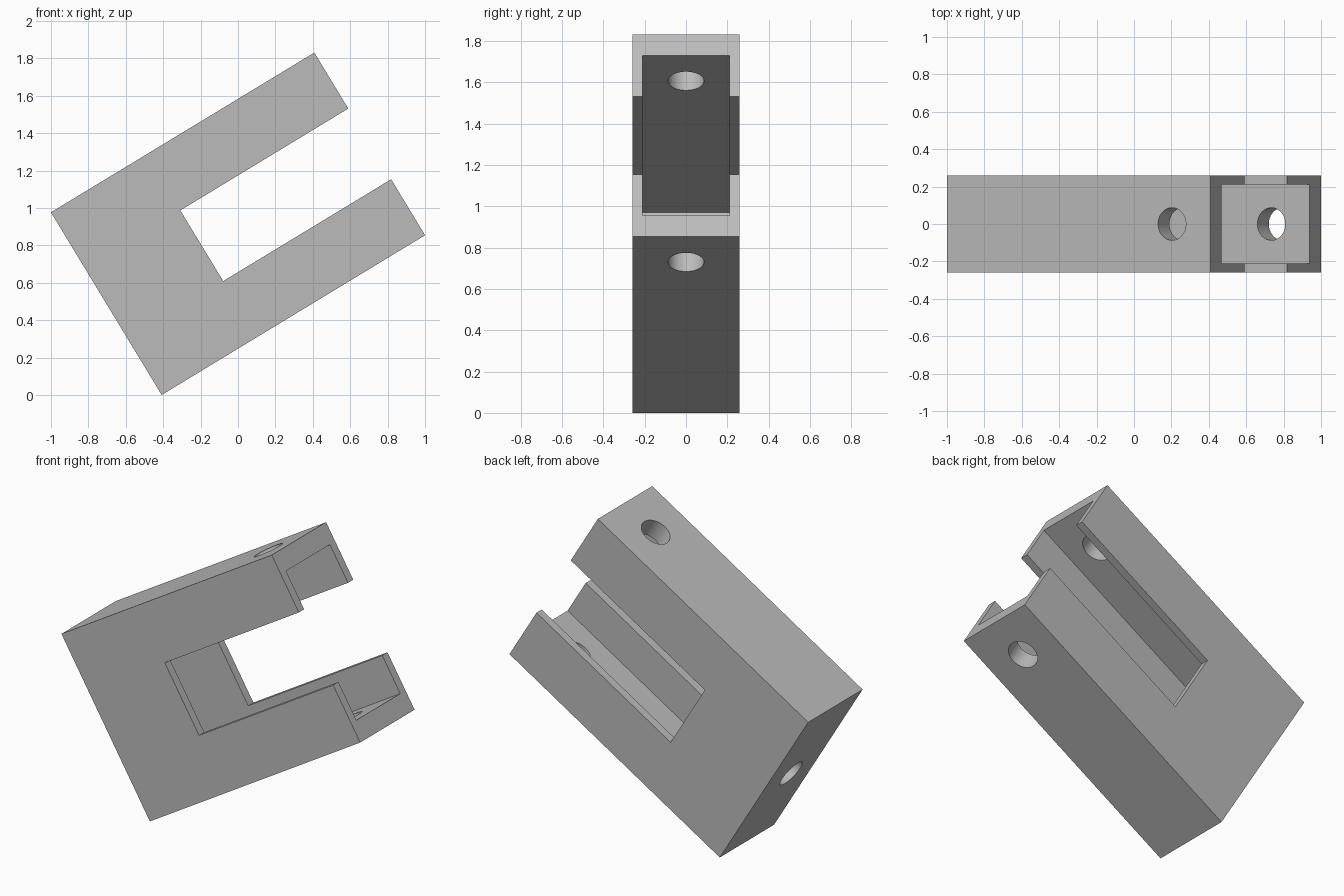
import bpy
from math import atan2, sin, cos, pi

if "Cube" in bpy.data.objects:
    bpy.data.objects.remove(bpy.data.objects["Cube"], do_unlink=True)

LENGTH, HEIGHT, DEPTH = 1.647, 1.142, 0.52   # block along its own axes
ARM, REACH = 0.35, 1.05                      # arm thickness and free length
WALL, SIDE, BACK = 0.117, 0.05, 0.18         # wall thicknesses round the pocket
HOLE_R, HOLE_U = 0.087, 1.407
TILT = atan2(0.855, 1.41)
OVER = 0.2                                   # cutter overshoot

grey = bpy.data.materials.new("plain grey")
grey.use_nodes = True
colour = (0.5, 0.5, 0.5, 1)
grey.diffuse_color = colour
grey.node_tree.nodes["Principled BSDF"].inputs["Base Color"].default_value = colour


def box(name, x0, x1, depth, z0, z1):
    bpy.ops.mesh.primitive_cube_add(size=1, location=((x0 + x1) / 2, 0, (z0 + z1) / 2))
    ob = bpy.context.object
    ob.name = name
    ob.scale = (x1 - x0, depth, z1 - z0)
    bpy.ops.object.transform_apply(location=True, rotation=True, scale=True)
    ob.data.materials.append(grey)
    return ob


def rod(name, location, length, rotation=(0, 0, 0)):
    bpy.ops.mesh.primitive_cylinder_add(vertices=48, radius=HOLE_R, depth=length,
                                        location=location, rotation=rotation)
    ob = bpy.context.object
    ob.name = name
    bpy.ops.object.transform_apply(location=True, rotation=True, scale=True)
    ob.data.materials.append(grey)
    return ob


# Solid block, built lying level
block = box("clevis_block", 0, LENGTH, DEPTH, 0, HEIGHT)

# Slot between the arms, hollow pocket inside, pin hole and rear bolt hole
cutters = [
    box("slot_cutter", LENGTH - REACH, LENGTH + OVER, DEPTH + OVER, ARM, HEIGHT - ARM),
    box("pocket_cutter", BACK, LENGTH + OVER, DEPTH - 2 * SIDE, WALL, HEIGHT - WALL),
    rod("pin_hole_cutter", (HOLE_U, 0, HEIGHT / 2), HEIGHT + OVER),
    rod("bolt_hole_cutter", (BACK / 2, 0, HEIGHT / 2), BACK + OVER, (0, pi / 2, 0)),
]
for cutter in cutters:
    cutter.hide_render = True
    mod = block.modifiers.new(cutter.name, "BOOLEAN")
    mod.operation = "DIFFERENCE"
    mod.solver = "EXACT"
    mod.object = cutter
    bpy.ops.object.select_all(action="DESELECT")
    block.select_set(True)
    bpy.context.view_layer.objects.active = block
    bpy.ops.object.modifier_apply(modifier=mod.name)
    bpy.data.objects.remove(cutter, do_unlink=True)

# Tilt the block up onto its lower rear edge and centre it
block.rotation_euler = (0, -TILT, 0)
width = LENGTH * cos(TILT) + HEIGHT * sin(TILT)
block.location = (HEIGHT * sin(TILT) - width / 2, 0, 0)
bpy.ops.object.transform_apply(location=True, rotation=True, scale=True)
bpy.ops.object.shade_smooth_by_angle(angle=pi / 6)
